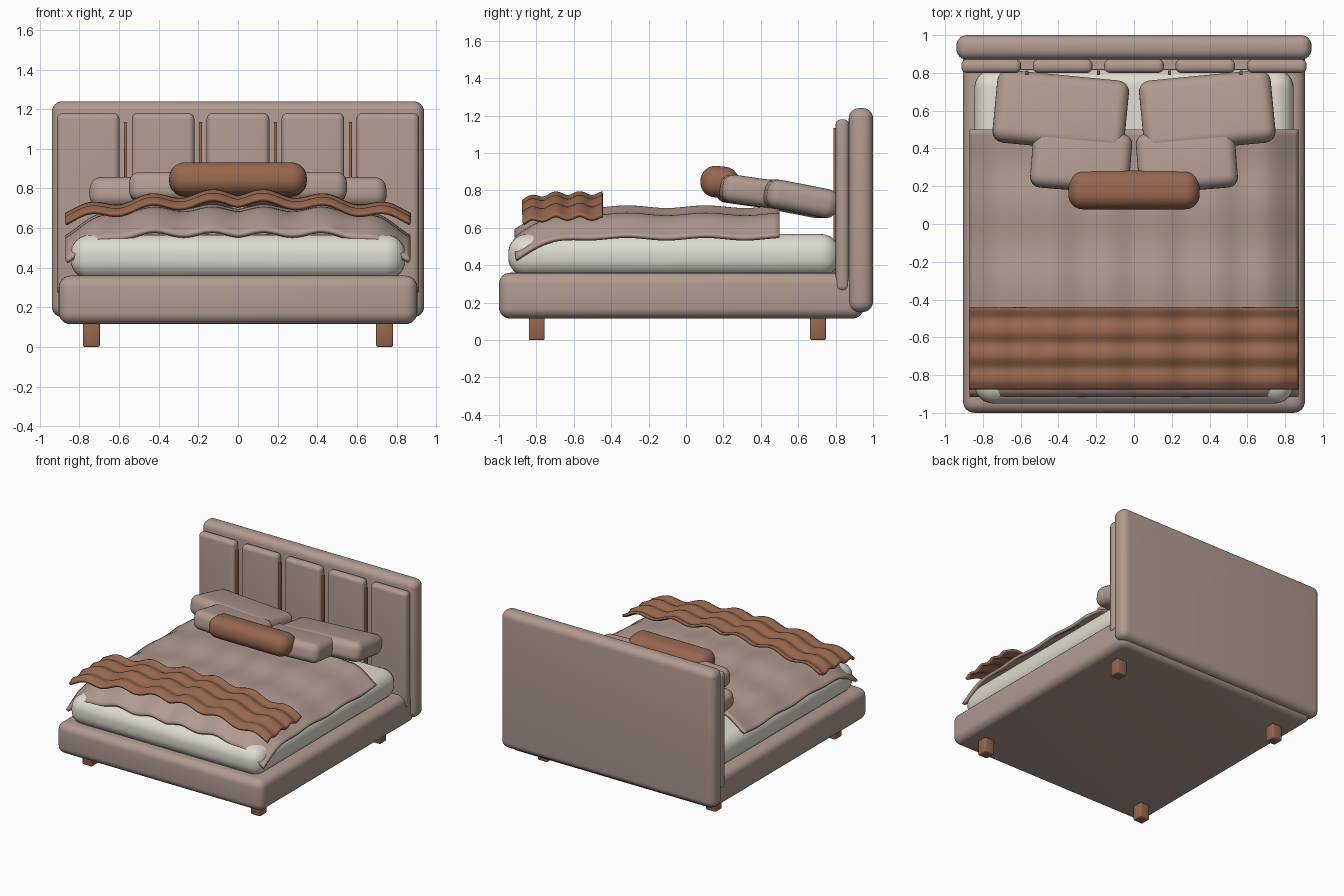
import bpy, bmesh, math
from mathutils import Matrix, Euler

if "Cube" in bpy.data.objects:
    bpy.data.objects.remove(bpy.data.objects["Cube"])


def material(name, rgb):
    m = bpy.data.materials.new(name)
    m.diffuse_color = (*rgb, 1)
    m.use_nodes = True
    m.node_tree.nodes["Principled BSDF"].inputs["Base Color"].default_value = m.diffuse_color
    return m


TAUPE = material("taupe fabric", (0.44, 0.325, 0.28))
BROWN = material("warm brown", (0.31, 0.135, 0.075))
CREAM = material("cream mattress", (0.73, 0.71, 0.63))


def finish(name, bm, mat, angle=50):
    me = bpy.data.meshes.new(name)
    bmesh.ops.recalc_face_normals(bm, faces=bm.faces)
    bm.to_mesh(me)
    bm.free()
    ob = bpy.data.objects.new(name, me)
    bpy.context.collection.objects.link(ob)
    me.materials.append(mat)
    bpy.context.view_layer.objects.active = ob
    ob.select_set(True)
    bpy.ops.object.shade_smooth_by_angle(angle=math.radians(angle))
    ob.select_set(False)
    return ob


def rounded_box(name, centre, size, radius, mat, rot=(0, 0, 0), segments=6):
    bm = bmesh.new()
    bmesh.ops.create_cube(bm, size=1, matrix=Matrix.Diagonal((*size, 1)))
    bmesh.ops.bevel(bm, geom=bm.edges[:], offset=radius, segments=segments,
                    profile=0.5, affect='EDGES', clamp_overlap=True)
    ob = finish(name, bm, mat)
    ob.location = centre
    ob.rotation_euler = Euler([math.radians(a) for a in rot])
    return ob


def span_box(name, x, y, z, radius, mat, segments=6):
    c = [(a + b) / 2 for a, b in (x, y, z)]
    s = [b - a for a, b in (x, y, z)]
    return rounded_box(name, c, s, radius, mat, segments=segments)


def cloth(name, x_half, y0, y1, height, thickness, mat, nx=90, ny=50):
    bm = bmesh.new()
    rows = []
    for j in range(ny + 1):
        y = y0 + (y1 - y0) * j / ny
        row = []
        for i in range(nx + 1):
            x = x_half * (2 * i / nx - 1)
            row.append(bm.verts.new((x, y, height(x, y))))
        rows.append(row)
    for j in range(ny):
        for i in range(nx):
            bm.faces.new((rows[j][i], rows[j][i + 1],
                          rows[j + 1][i + 1], rows[j + 1][i]))
    ob = finish(name, bm, mat)
    mod = ob.modifiers.new("thickness", 'SOLIDIFY')
    mod.thickness = thickness
    mod.offset = 0
    return ob


# Frame, mattress and headboard
span_box("bed_base", (-0.905, 0.905), (-1.0, 0.95), (0.115, 0.36), 0.06, TAUPE)
span_box("mattress", (-0.845, 0.845), (-0.95, 0.82), (0.34, 0.567), 0.1, CREAM, 8)
span_box("headboard", (-0.94, 0.94), (0.87, 1.0), (0.15, 1.24), 0.055, TAUPE)

# Headboard panels and the thin strips between them
for i in range(5):
    x = (i - 2) * 0.378
    span_box(f"headboard_panel_{i + 1}", (x - 0.158, x + 0.158),
             (0.80, 0.872), (0.26, 1.18), 0.03, TAUPE)
for i in range(4):
    x = (i - 1.5) * 0.378
    span_box(f"headboard_strip_{i + 1}", (x - 0.008, x + 0.008),
             (0.788, 0.812), (0.30, 1.135), 0.003, BROWN, 2)

# Legs
for side, sx in (("left", -1), ("right", 1)):
    for end, y in (("front", -0.798), ("back", 0.706)):
        rounded_box(f"{end}_{side}_leg", (sx * 0.74, y, 0.07),
                    (0.085, 0.085, 0.14), 0.008, BROWN, segments=2)


# Duvet and folded throw
def duvet_height(x, y):
    side = max(0, (abs(x) - 0.45) / 0.415)
    front = max(0, (-0.55 - y) / 0.36)
    wave = 0.012 * math.cos(math.tau * (abs(x) - 0.13) / 0.29)
    wave += 0.007 * math.sin(math.tau * y / 0.42)
    return 0.69 - 0.13 * side ** 2 - 0.112 * front ** 2 + wave


def throw_height(x, y):
    wave = 0.018 * math.cos(math.tau * (abs(x) - 0.13) / 0.31)
    wave += 0.010 * math.sin(math.tau * (y + 0.6) / 0.13)
    front = max(0, (-0.65 - y) / 0.22)
    return 0.76 - 0.09 * (x / 0.87) ** 2 + wave - 0.03 * front ** 2


cloth("duvet", 0.865, -0.91, 0.5, duvet_height, 0.022, TAUPE)
cloth("throw_blanket", 0.87, -0.87, -0.445, throw_height, 0.02, BROWN)

# Pillows, mirrored left and right
for side, s in (("left", -1), ("right", 1)):
    rounded_box(f"{side}_large_pillow", (s * 0.388, 0.595, 0.755),
                (0.70, 0.385, 0.155), 0.06, TAUPE, (-11, 0, s * 5.5))
    rounded_box(f"{side}_small_pillow", (s * 0.28, 0.335, 0.795),
                (0.525, 0.315, 0.15), 0.055, TAUPE, (-8, 0, s * 4.5))
rounded_box("lumbar_cushion", (0, 0.18, 0.845), (0.695, 0.205, 0.168),
            0.078, BROWN, (-6, 0, 0), 8)
